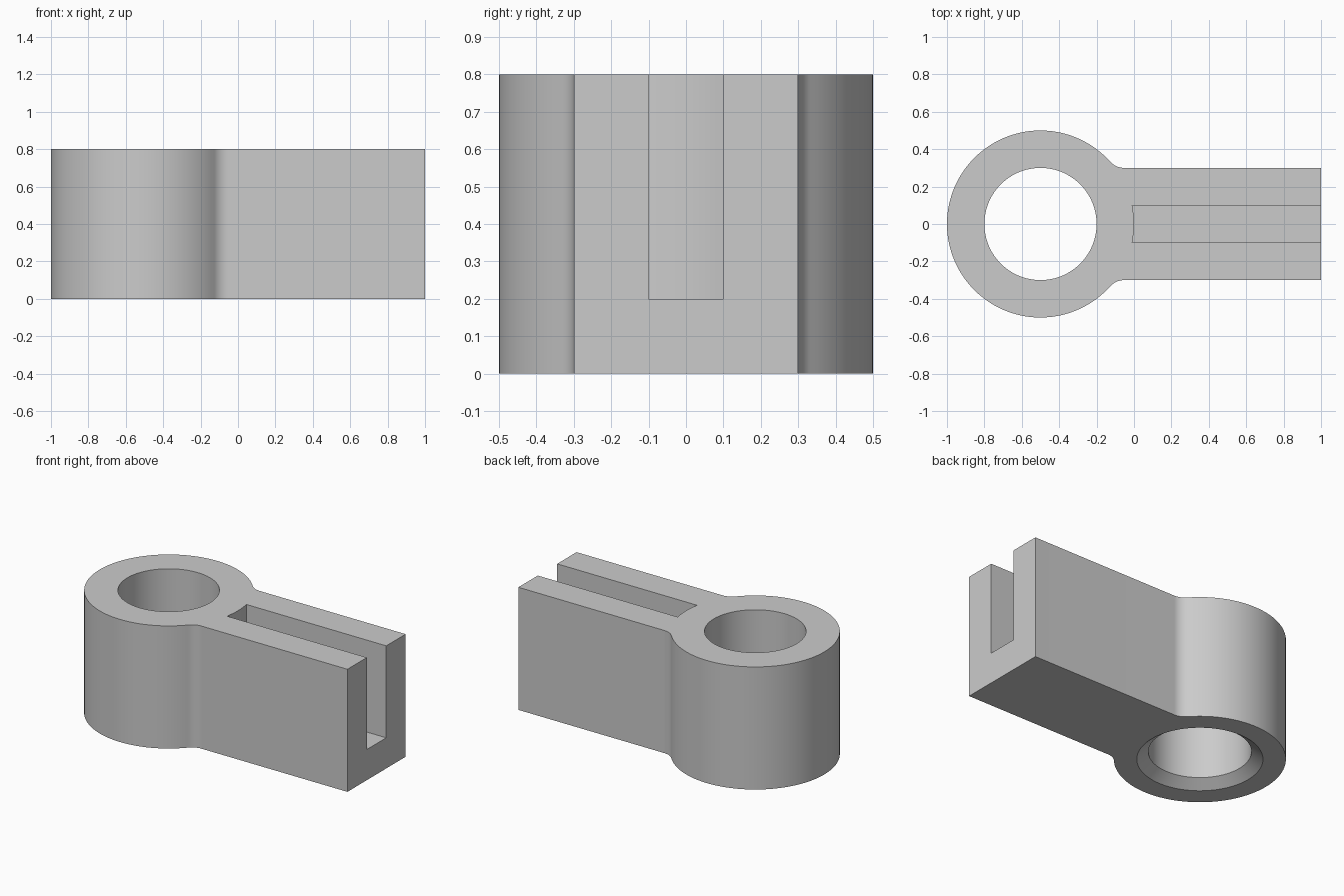
import bpy
import bmesh
from math import atan2, cos, pi, sin, sqrt

cube = bpy.data.objects.get("Cube")
if cube:
    bpy.data.objects.remove(cube, do_unlink=True)

HEIGHT = 0.8
HUB_X, HUB_R, BORE_R = -0.5, 0.5, 0.3
ARM_HALF, ARM_END = 0.3, 1.0
FILLET = 0.1
SLOT_HALF, SLOT_FLOOR = 0.1, 0.2
SINK_R, SINK_DEPTH = 0.367, 0.05

grey = bpy.data.materials.new("plain grey")
grey.use_nodes = True
colour = (0.6, 0.6, 0.6, 1)
grey.diffuse_color = colour
grey.node_tree.nodes["Principled BSDF"].inputs["Base Color"].default_value = colour


def arc(cx, cy, r, start, end, steps):
    angles = [start + (end - start) * i / steps for i in range(steps + 1)]
    return [(cx + r * cos(a), cy + r * sin(a)) for a in angles]


def finish(name, bm):
    bmesh.ops.recalc_face_normals(bm, faces=bm.faces)
    mesh = bpy.data.meshes.new(name)
    bm.to_mesh(mesh)
    bm.free()
    mesh.materials.append(grey)
    obj = bpy.data.objects.new(name, mesh)
    bpy.context.collection.objects.link(obj)
    return obj


def prism(name, outline, bottom, top):
    bm = bmesh.new()
    face = bm.faces.new([bm.verts.new((x, y, bottom)) for x, y in outline])
    new = bmesh.ops.extrude_face_region(bm, geom=[face])["geom"]
    verts = [v for v in new if isinstance(v, bmesh.types.BMVert)]
    bmesh.ops.translate(bm, verts=verts, vec=(0, 0, top - bottom))
    return finish(name, bm)


def lathe(name, profile, steps):
    # Closed solid of revolution about the hub axis
    bm = bmesh.new()
    rings = [[bm.verts.new((x, y, z)) for x, y in arc(HUB_X, 0, r, 0, 2 * pi, steps)[:-1]]
             for r, z in profile]
    for low, high in zip(rings, rings[1:]):
        for i in range(steps):
            j = (i + 1) % steps
            bm.faces.new((low[i], low[j], high[j], high[i]))
    bm.faces.new(rings[0])
    bm.faces.new(rings[-1])
    return finish(name, bm)


# Body outline: round hub blended into a straight arm
blend_y = ARM_HALF + FILLET
blend_dx = sqrt((HUB_R + FILLET) ** 2 - blend_y ** 2)
blend_angle = atan2(blend_y, blend_dx)
upper = [(ARM_END, ARM_HALF)]
upper += arc(HUB_X + blend_dx, blend_y, FILLET, -pi / 2, blend_angle - pi, 12)
upper += arc(HUB_X, 0, HUB_R, blend_angle, pi, 48)[1:]
lower = [(x, -y) for x, y in reversed(upper[:-1])]
body = prism("clevis_arm", upper + lower, 0, HEIGHT)

# Bore with a countersink underneath
slope = (SINK_R - BORE_R) / SINK_DEPTH
below = 0.1
bore = lathe("bore_cutter", [(SINK_R + slope * below, -below),
                             (BORE_R, SINK_DEPTH), (BORE_R, HEIGHT + below)], 96)

# Open slot whose inner end follows the hub circle
half_angle = atan2(SLOT_HALF, sqrt(HUB_R ** 2 - SLOT_HALF ** 2))
slot_outline = arc(HUB_X, 0, HUB_R, half_angle, -half_angle, 8)
slot_outline += [(ARM_END + 0.1, -SLOT_HALF), (ARM_END + 0.1, SLOT_HALF)]
slot = prism("slot_cutter", slot_outline, SLOT_FLOOR, HEIGHT + 0.1)

bpy.ops.object.select_all(action="DESELECT")
body.select_set(True)
bpy.context.view_layer.objects.active = body
for cutter in (bore, slot):
    cutter.hide_render = True
    cut = body.modifiers.new(cutter.name, "BOOLEAN")
    cut.operation = "DIFFERENCE"
    cut.solver = "EXACT"
    cut.object = cutter
    bpy.ops.object.modifier_apply(modifier=cut.name)
    bpy.data.objects.remove(cutter, do_unlink=True)

bpy.ops.object.shade_smooth_by_angle(angle=pi / 7)
